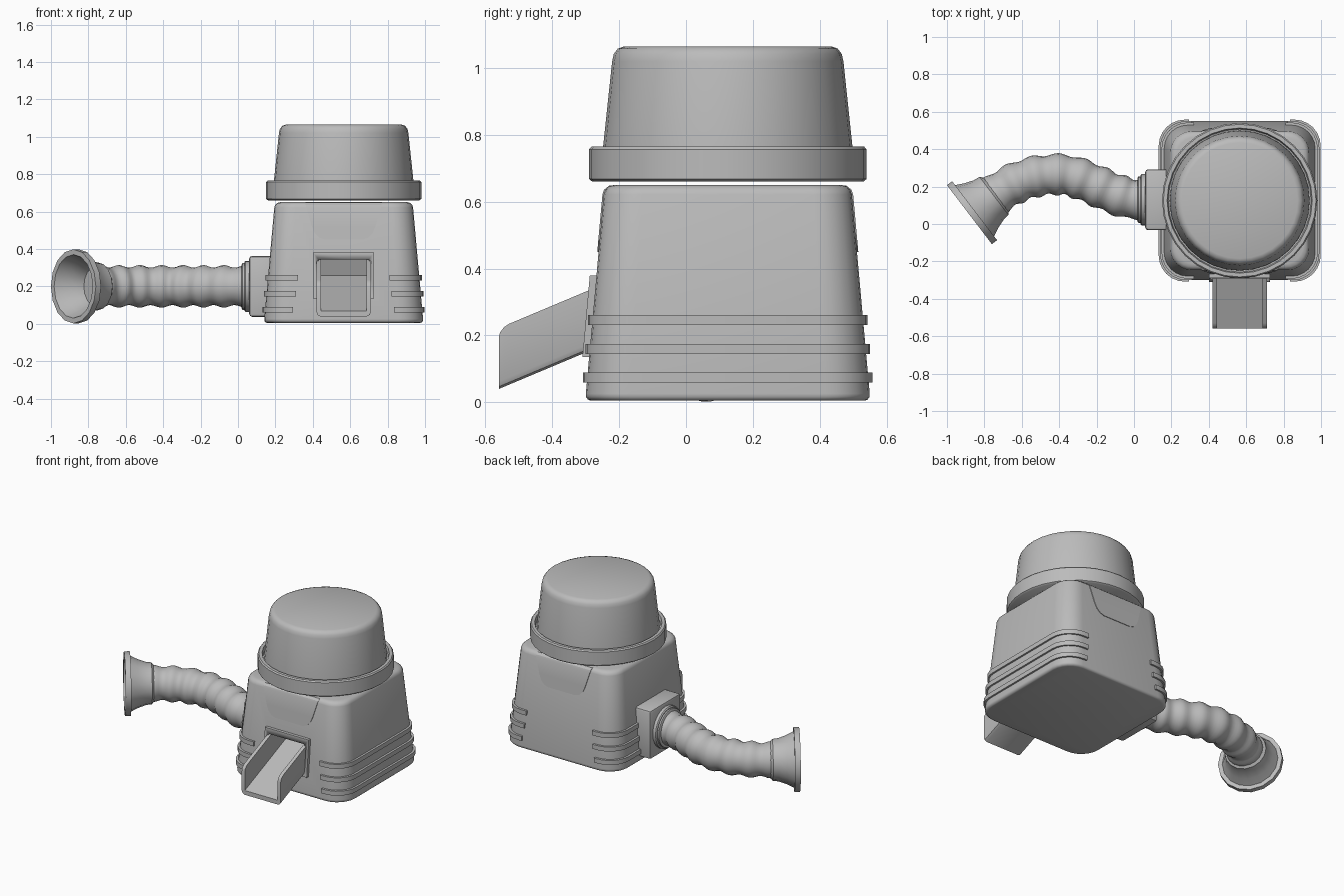
import bpy, bmesh, math
from mathutils import Vector, Matrix
from mathutils.geometry import interpolate_bezier

if "Cube" in bpy.data.objects:
    bpy.data.objects.remove(bpy.data.objects["Cube"])

CX, CY = 0.565, 0.125          # centre of the body
GREY = bpy.data.materials.new("plain_grey")
GREY.diffuse_color = (0.5, 0.5, 0.5, 1)
GREY.use_nodes = True
GREY.node_tree.nodes["Principled BSDF"].inputs["Base Color"].default_value = GREY.diffuse_color


def finish(name, bm, angle=40):
    bmesh.ops.recalc_face_normals(bm, faces=bm.faces)
    me = bpy.data.meshes.new(name)
    bm.to_mesh(me)
    bm.free()
    me.materials.append(GREY)
    ob = bpy.data.objects.new(name, me)
    bpy.context.collection.objects.link(ob)
    bpy.ops.object.select_all(action='DESELECT')
    ob.select_set(True)
    bpy.context.view_layer.objects.active = ob
    bpy.ops.object.shade_smooth_by_angle(angle=math.radians(angle))
    return ob


def loft(name, sections, angle=40):
    """Skin closed rings of points and cap both ends."""
    bm = bmesh.new()
    rings = [[bm.verts.new(p) for p in s] for s in sections]
    for a, b in zip(rings, rings[1:]):
        n = len(a)
        for i in range(n):
            j = (i + 1) % n
            bm.faces.new((a[i], a[j], b[j], b[i]))
    bm.faces.new(rings[0])
    bm.faces.new(rings[-1])
    return finish(name, bm, angle)


def lathe(name, profile, n, matrix):
    """Turn (radius, height) points around the local z axis."""
    return loft(name, [[matrix @ Vector((r * math.cos(2 * math.pi * k / n),
                                         r * math.sin(2 * math.pi * k / n), z))
                        for k in range(n)] for r, z in profile])


def corner(cx, cy, r, start, steps=6):
    return [(cx + r * math.cos(start + math.pi / 2 * i / steps),
             cy + r * math.sin(start + math.pi / 2 * i / steps)) for i in range(steps + 1)]


def rounded_square(h, r, z):
    k = h - r
    pts = []
    for i, (sx, sy) in enumerate(((1, 1), (-1, 1), (-1, -1), (1, -1))):
        pts += corner(CX + sx * k, CY + sy * k, r, i * math.pi / 2)
    return [(x, y, z) for x, y in pts]


def wall(z):
    """Half width of the tapered body, with the rounded top edge."""
    drop = max(0, z - 0.622) / 0.028
    return 0.427 - 0.09 * z - 0.028 * (1 - math.sqrt(max(0, 1 - drop * drop)))


# Tapered body
levels = [(0.005, 0.41), (0.008, 0.418), (0.016, 0.424), (0.026, wall(0.026))]
levels += [(z, wall(z)) for z in (0.622, 0.636, 0.646, 0.65)]
body = loft("body", [rounded_square(h, h * 0.31, z) for z, h in levels])

# Raised bands wrapping each side, stopping short on front and back
for n, (z, gap) in enumerate(((0.246, 0.245), (0.16, 0.255), (0.075, 0.27))):
    for side, label in ((1, "right"), (-1, "left")):
        def path(off):
            h = wall(z) + off
            r = 0.128 + off
            pts = [(gap, -h)]
            pts += corner(h - r, -h + r, r, -math.pi / 2)
            pts += corner(h - r, h - r, r, 0)
            return pts + [(gap, h)]
        outer, inner = path(0.013), path(-0.02)
        rows = []
        for (ox, oy), (ix, iy) in zip(outer, inner):
            rows.append([(CX + side * x, CY + y, z + dz) for x, y, dz in
                         ((ox, oy, -0.015), (ox, oy, 0.015), (ix, iy, 0.015), (ix, iy, -0.015))])
        loft(f"band_{label}_{n + 1}", rows)

# Thin flaps on the front and back
flap = ((0.648, 0.205), (0.636, 0.203), (0.622, 0.2), (0.52, 0.17), (0.485, 0.155),
        (0.46, 0.13), (0.45, 0.1))
for s, label in ((-1, "front"), (1, "back")):
    loft(f"flap_{label}", [[(CX + sx * w, CY + s * (wall(z) + off), z) for sx, off in
                            ((-1, 0.004), (1, 0.004), (1, -0.012), (-1, -0.012))]
                           for z, w in flap], 20)

# Frame around the chute opening
frame = loft("chute_frame", [[(CX + sx * 0.163, CY - wall(z) - off, z) for sx, off in
                              ((-1, 0.02), (1, 0.02), (1, -0.02), (-1, -0.02))]
                             for z in (0.135, 0.38)], 20)

# Sloping open chute: a U section sheared along its run
SLOPE, FRONT = 0.42, -0.56


def chute_section(y, top):
    right = [(0.122, 0.069), (0.122, top), (0.145, top)]
    right += [(0.145, 0.062), (0.139, 0.047), (0.125, 0.04)]
    pts = right + [(-x, z) for x, z in reversed(right)]
    return [(CX + x, y, z + SLOPE * (y - FRONT)) for x, z in pts]


loft("chute", [chute_section(y, t) for y, t in
               ((FRONT, 0.195), (-0.556, 0.208), (-0.545, 0.218), (-0.53, 0.222), (-0.10, 0.222))], 30)

# Cutter for the opening, with a tilted back wall
cut_side = ((-0.42, 0.114), (-0.105, 0.246), (-0.15, 0.355), (-0.262, 0.345), (-0.42, 0.345))
cutter = loft("opening_cutter", [[(CX + x, y, z) for y, z in cut_side] for x in (-0.135, 0.135)], 1)
cutter.hide_render = True
cutter.hide_set(True)
for ob in (body, frame):
    mod = ob.modifiers.new("opening", 'BOOLEAN')
    mod.operation = 'DIFFERENCE'
    mod.solver = 'EXACT'
    mod.object = cutter

# Lipped collar and domed lid
centre = Matrix.Translation((CX, CY, 0))
lathe("lid_collar", [(0.405, 0.66), (0.415, 0.668), (0.415, 0.757), (0.408, 0.765),
                     (0.388, 0.765), (0.382, 0.74), (0.36, 0.735)], 32, centre)
lathe("lid", [(0.376, 0.70), (0.373, 0.765), (0.346, 1.02), (0.341, 1.042), (0.329, 1.058),
              (0.31, 1.065)], 32, centre)

# Hose socket box and its stepped collar
bm = bmesh.new()
bmesh.ops.create_cube(bm, size=1, matrix=Matrix.Translation((0.145, 0.13, 0.2))
                      @ Matrix.Diagonal((0.17, 0.325, 0.325, 1)))
bmesh.ops.bevel(bm, geom=bm.edges[:], offset=0.015, segments=2, affect='EDGES', profile=0.5)
finish("hose_socket", bm)
to_left = Matrix.Translation((0.07, 0.13, 0.2)) @ Matrix.Rotation(-math.pi / 2, 4, 'Y')
lathe("hose_collar", [(0.137, 0), (0.137, 0.03), (0.13, 0.036), (0.125, 0.036),
                      (0.125, 0.046), (0.118, 0.05)], 24, to_left)

# Ribbed hose along a bent path
V = lambda x, y: Vector((x, y, 0.2))
pts = interpolate_bezier(V(0.04, 0.13), V(-0.12, 0.13), V(-0.26, 0.27), V(-0.42, 0.265), 32)
pts += interpolate_bezier(V(-0.42, 0.265), V(-0.55, 0.262), V(-0.642, 0.226), V(-0.75, 0.147), 24)[1:]
rings, run = [], 0
for i, p in enumerate(pts):
    a, b = pts[max(i - 1, 0)], pts[min(i + 1, len(pts) - 1)]
    side = (b - a).normalized().cross(Vector((0, 0, 1)))
    run += (p - a).length
    r = 0.107 + 0.007 * math.cos(run * 2 * math.pi / 0.118)
    rings.append([p + side * r * math.cos(t) + Vector((0, 0, r * math.sin(t)))
                  for t in (2 * math.pi * k / 20 for k in range(20))])
loft("hose", rings, 60)

# Flared nozzle with a flat rim and hollow mouth
axis = Vector((-0.795, -0.606, 0)).normalized()
mouth = Matrix.Translation((-0.88, 0.05, 0.2)) @ axis.to_track_quat('Z', 'Y').to_matrix().to_4x4()
lathe("nozzle", [(0.10, -0.19), (0.128, -0.165), (0.132, -0.13), (0.15, -0.08), (0.172, -0.035),
                 (0.198, -0.035), (0.198, 0), (0.17, 0), (0.145, -0.06), (0.118, -0.11),
                 (0.105, -0.15)], 16, mouth)
